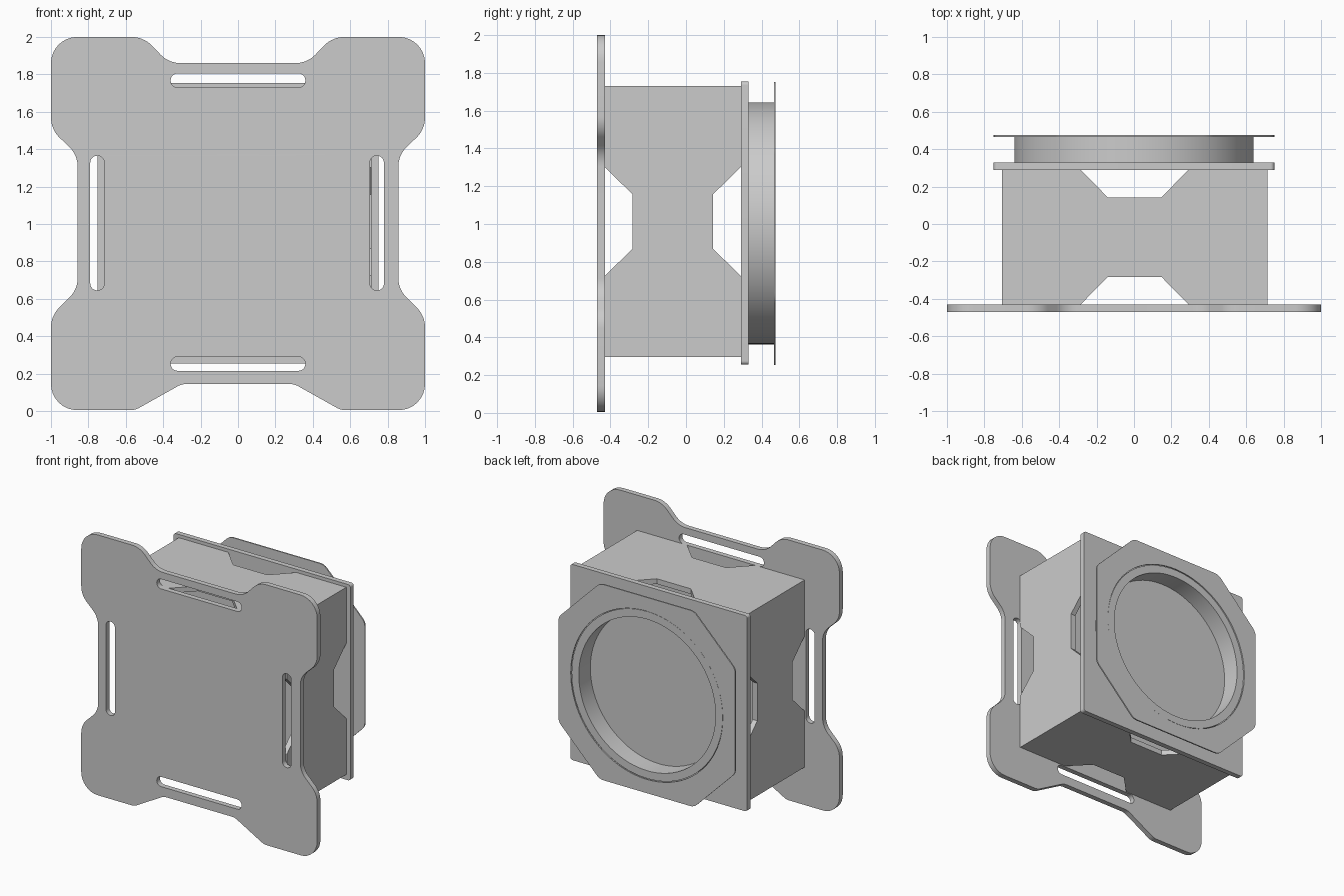
import bpy, bmesh, math
from mathutils import Vector, Matrix

if "Cube" in bpy.data.objects:
    bpy.data.objects.remove(bpy.data.objects["Cube"], do_unlink=True)

grey = bpy.data.materials.new("plain grey")
grey.use_nodes = True
grey.diffuse_color = (0.6, 0.6, 0.6, 1)
for node in grey.node_tree.nodes:
    if node.type == 'BSDF_PRINCIPLED':
        node.inputs["Base Color"].default_value = (0.6, 0.6, 0.6, 1)

# Axes that carry a flat outline into the model
FACING_FRONT = Matrix(((1, 0, 0), (0, 0, -1), (0, 1, 0))).to_4x4()
FACING_SIDE = Matrix(((0, 0, 1), (1, 0, 0), (0, 1, 0))).to_4x4()
FACING_UP = Matrix.Identity(4)


def rounded(corners, steps=8):
    """Outline from (x, y, radius) corners with arcs."""
    out = []
    for i, (x, y, r) in enumerate(corners):
        p = Vector((x, y))
        if r == 0:
            out.append(p)
            continue
        a = (Vector(corners[i - 1][:2]) - p).normalized()
        b = (Vector(corners[(i + 1) % len(corners)][:2]) - p).normalized()
        half = math.acos(max(-1, min(1, a.dot(b)))) / 2
        centre = p + (a + b).normalized() * (r / math.sin(half))
        cut = r / math.tan(half)
        start, end = p + a * cut - centre, p + b * cut - centre
        begin = math.atan2(start.y, start.x)
        sweep = math.atan2(start.x * end.y - start.y * end.x, start.dot(end))
        for k in range(steps + 1):
            t = begin + sweep * k / steps
            out.append(centre + Vector((math.cos(t), math.sin(t))) * r)
    return out


def rect(x0, x1, y0, y1, r=0):
    return rounded([(x0, y0, r), (x1, y0, r), (x1, y1, r), (x0, y1, r)])


def circle(r, cy, n=96):
    return [Vector((r * math.cos(math.tau * k / n), cy + r * math.sin(math.tau * k / n)))
            for k in range(n)]


def sheet(name, outlines, axes, place, thickness):
    """Flat part: first outline is the rim, the rest are holes."""
    curve = bpy.data.curves.new(name, 'CURVE')
    curve.dimensions = '2D'
    curve.fill_mode = 'BOTH'
    curve.extrude = thickness / 2
    for pts in outlines:
        spline = curve.splines.new('POLY')
        spline.points.add(len(pts) - 1)
        for sp, p in zip(spline.points, pts):
            sp.co = (p.x, p.y, 0, 1)
        spline.use_cyclic_u = True
    temp = bpy.data.objects.new(name + "_outline", curve)
    bpy.context.collection.objects.link(temp)
    graph = bpy.context.evaluated_depsgraph_get()
    mesh = bpy.data.meshes.new_from_object(temp.evaluated_get(graph))
    bpy.data.objects.remove(temp, do_unlink=True)
    bm = bmesh.new()
    bm.from_mesh(mesh)
    bmesh.ops.transform(bm, matrix=Matrix.Translation(place) @ axes, verts=bm.verts)
    bmesh.ops.remove_doubles(bm, verts=bm.verts, dist=0.0001)
    bmesh.ops.recalc_face_normals(bm, faces=bm.faces)
    bm.to_mesh(mesh)
    bm.free()
    mesh.materials.clear()
    mesh.materials.append(grey)
    obj = bpy.data.objects.new(name, mesh)
    bpy.context.collection.objects.link(obj)
    bpy.ops.object.select_all(action='DESELECT')
    obj.select_set(True)
    bpy.context.view_layer.objects.active = obj
    bpy.ops.object.shade_smooth_by_angle(angle=math.radians(30))


# Front plate: four rounded lobes, waisted edges, four strap slots
half = [(0.3, 0.145, 0.1), (0.55, 0.005, 0.1), (1, 0.005, 0.14), (1, 0.51, 0.15),
        (0.857, 0.65, 0.15), (0.857, 1.37, 0.15), (1, 1.505, 0.15), (1, 2, 0.14),
        (0.505, 2, 0.15), (0.37, 1.86, 0.15)]
outline = rounded(half + [(-x, y, r) for x, y, r in reversed(half)])
R = 0.037
slots = [rect(-0.36, 0.36, 1.73, 1.805, R), rect(-0.36, 0.36, 0.215, 0.29, R),
         rect(-0.79, -0.715, 0.645, 1.365, R), rect(0.705, 0.78, 0.645, 1.365, R)]
sheet("front_plate", [outline] + slots, FACING_FRONT, (0, -0.45, 0), 0.04)

# Box walls: each has a tapered notch at its front and back edge
WALL, FRONT, BACK = 0.04, -0.43, 0.29


def notched(lo, hi, mid):
    """Wall outline as (along, depth) points."""
    wide, narrow, deep = 0.288, 0.144, 0.147
    return [(lo, FRONT), (mid - wide, FRONT), (mid - narrow, FRONT + deep),
            (mid + narrow, FRONT + deep), (mid + wide, FRONT), (hi, FRONT),
            (hi, BACK), (mid + wide, BACK), (mid + narrow, BACK - deep),
            (mid - narrow, BACK - deep), (mid - wide, BACK), (lo, BACK)]


LEFT, RIGHT, BOTTOM, TOP = -0.705, 0.715, 0.295, 1.73
level = [Vector(p) for p in notched(LEFT, RIGHT, 0.003)]
upright = [Vector((d, a)) for a, d in notched(BOTTOM + WALL, TOP - WALL, 1.013)]
for name, z in (("top_wall", TOP - WALL / 2), ("bottom_wall", BOTTOM + WALL / 2)):
    sheet(name, [level], FACING_UP, (0, 0, z), WALL)
for name, x in (("right_wall", LEFT + WALL / 2), ("left_wall", RIGHT - WALL / 2)):
    sheet(name, [upright], FACING_SIDE, (x, 0, 0), WALL)

# Back plate
sheet("back_plate", [rect(-0.75, 0.75, 0.255, 1.755, 0.02)],
      FACING_FRONT, (0, 0.31, 0), 0.04)

# Round collar and its thin eight-sided flange
MID = 1.003
sheet("collar", [circle(0.64, MID), circle(0.58, MID)], FACING_FRONT, (0, 0.4, 0), 0.14)
e, c = 0.75, 0.4
octagon = [(c, -e), (e, -c), (e, c), (c, e), (-c, e), (-e, c), (-e, -c), (-c, -e)]
sheet("flange", [rounded([(x, y + MID, 0.08) for x, y in octagon], 4), circle(0.645, MID)],
      FACING_FRONT, (0, 0.47, 0), 0.01)
